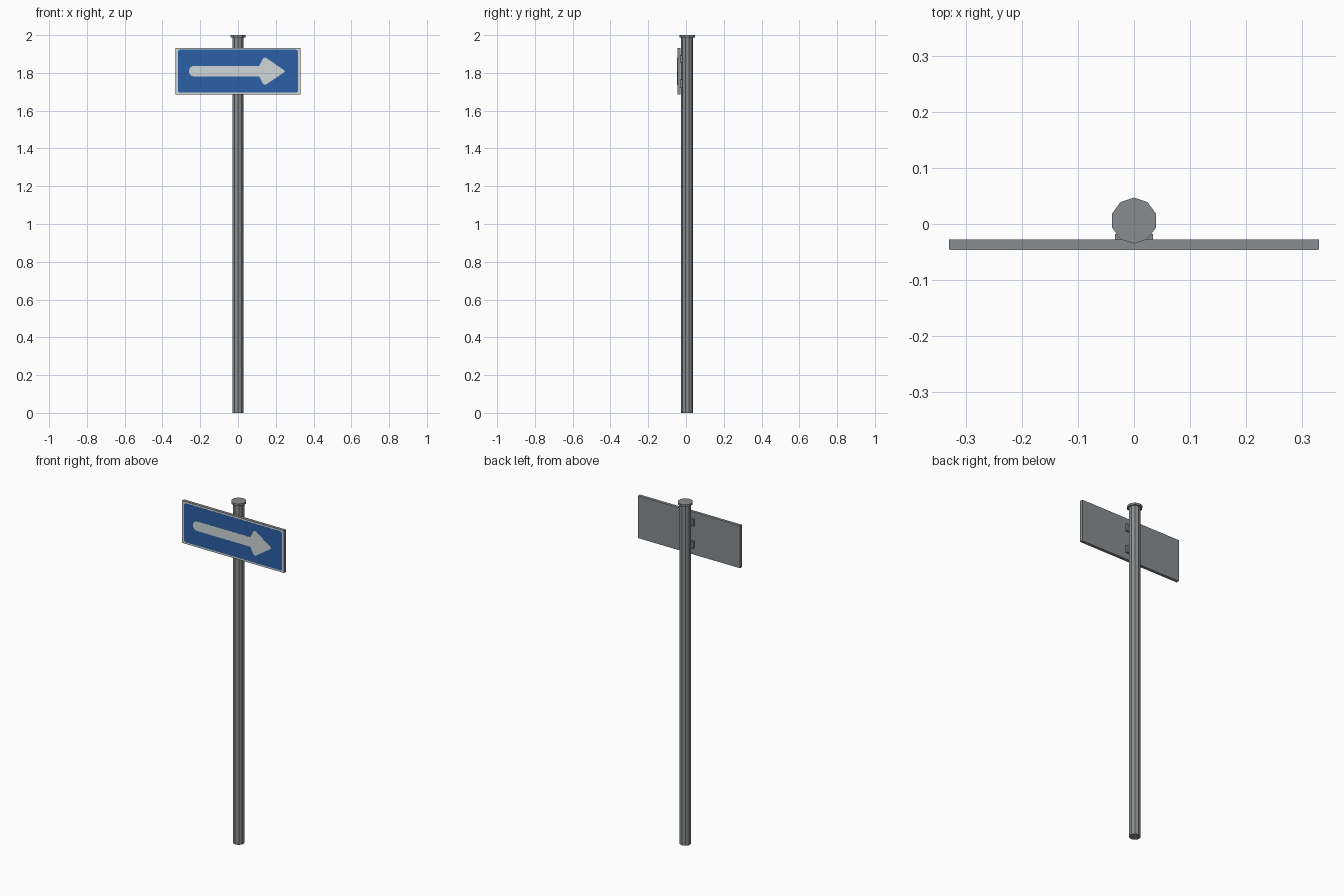
import bpy, bmesh, math

cube = bpy.data.objects.get("Cube")
if cube:
    bpy.data.objects.remove(cube, do_unlink=True)


def material(name, color):
    m = bpy.data.materials.new(name)
    m.use_nodes = True
    m.diffuse_color = (*color, 1)
    m.node_tree.nodes["Principled BSDF"].inputs["Base Color"].default_value = (*color, 1)
    return m


metal = material("grey metal", (0.25, 0.27, 0.28))
blue = material("sign blue", (0.025, 0.115, 0.38))
white = material("sign white", (0.62, 0.68, 0.67))

POLE_Y = 0.006
MID_Z = 1.809
PANEL_FRONT = -0.0455


def finish(name, bm, mat):
    bmesh.ops.recalc_face_normals(bm, faces=bm.faces)
    mesh = bpy.data.meshes.new(name)
    bm.to_mesh(mesh)
    bm.free()
    mesh.materials.append(mat)
    ob = bpy.data.objects.new(name, mesh)
    bpy.context.collection.objects.link(ob)
    return ob


def plate(name, outline, front, back, mat):
    """Extrude an (x, z) outline from front to back along y."""
    bm = bmesh.new()
    face = bm.faces.new([bm.verts.new((x, front, z)) for x, z in outline])
    ext = bmesh.ops.extrude_face_region(bm, geom=[face])
    verts = [v for v in ext["geom"] if isinstance(v, bmesh.types.BMVert)]
    bmesh.ops.translate(bm, verts=verts, vec=(0, back - front, 0))
    return finish(name, bm, mat)


def rectangle(hx, hz, cz, r=0):
    """Rectangle outline, with rounded corners when r is set."""
    pts = []
    for i, (sx, sz) in enumerate([(1, 1), (-1, 1), (-1, -1), (1, -1)]):
        for k in range(4 if r else 1):
            a = math.radians(90 * i + 30 * k)
            pts.append((sx * (hx - r) + r * math.cos(a), cz + sz * (hz - r) + r * math.sin(a)))
    return pts


def cylinder(name, radius, z0, z1):
    bm = bmesh.new()
    ring = [bm.verts.new((radius * math.sin(i * math.tau / 10),
                          POLE_Y + radius * math.cos(i * math.tau / 10), z0)) for i in range(10)]
    face = bm.faces.new(ring)
    ext = bmesh.ops.extrude_face_region(bm, geom=[face])
    verts = [v for v in ext["geom"] if isinstance(v, bmesh.types.BMVert)]
    bmesh.ops.translate(bm, verts=verts, vec=(0, 0, z1 - z0))
    return finish(name, bm, metal)


# Pole and its cap
cylinder("pole", 0.0315, 0, 1.99)
cylinder("pole_cap", 0.041, 1.988, 2.0)

# Panel with white border face and blue field
plate("sign_panel", rectangle(0.33, 0.124, MID_Z), PANEL_FRONT, -0.028, metal)
plate("sign_border", rectangle(0.328, 0.122, MID_Z), PANEL_FRONT - 0.0004, PANEL_FRONT + 0.001, white)
plate("sign_field", rectangle(0.318, 0.114, MID_Z, 0.012), PANEL_FRONT - 0.0008, PANEL_FRONT + 0.001, blue)

# Arrow: rounded shaft end and a triangular head with slanted back
shaft = 0.028
upper = [(0.25, 0), (0.235, 0.012), (0.145, 0.073), (0.133, 0.068), (0.112, shaft)]
tail = [(-0.232 - shaft * math.sin(a), shaft * math.cos(a))
        for a in (math.pi * k / 8 for k in range(9))]
lower = [(x, -z) for x, z in reversed(upper[1:])]
arrow = [(x, MID_Z + z) for x, z in upper + tail + lower]
plate("sign_arrow", arrow, PANEL_FRONT - 0.0012, PANEL_FRONT + 0.001, white)

# Clamps holding the panel to the pole
for label, dz in (("upper", 0.065), ("lower", -0.065)):
    plate(label + "_clamp", rectangle(0.034, 0.021, MID_Z + dz), -0.029, -0.018, metal)
